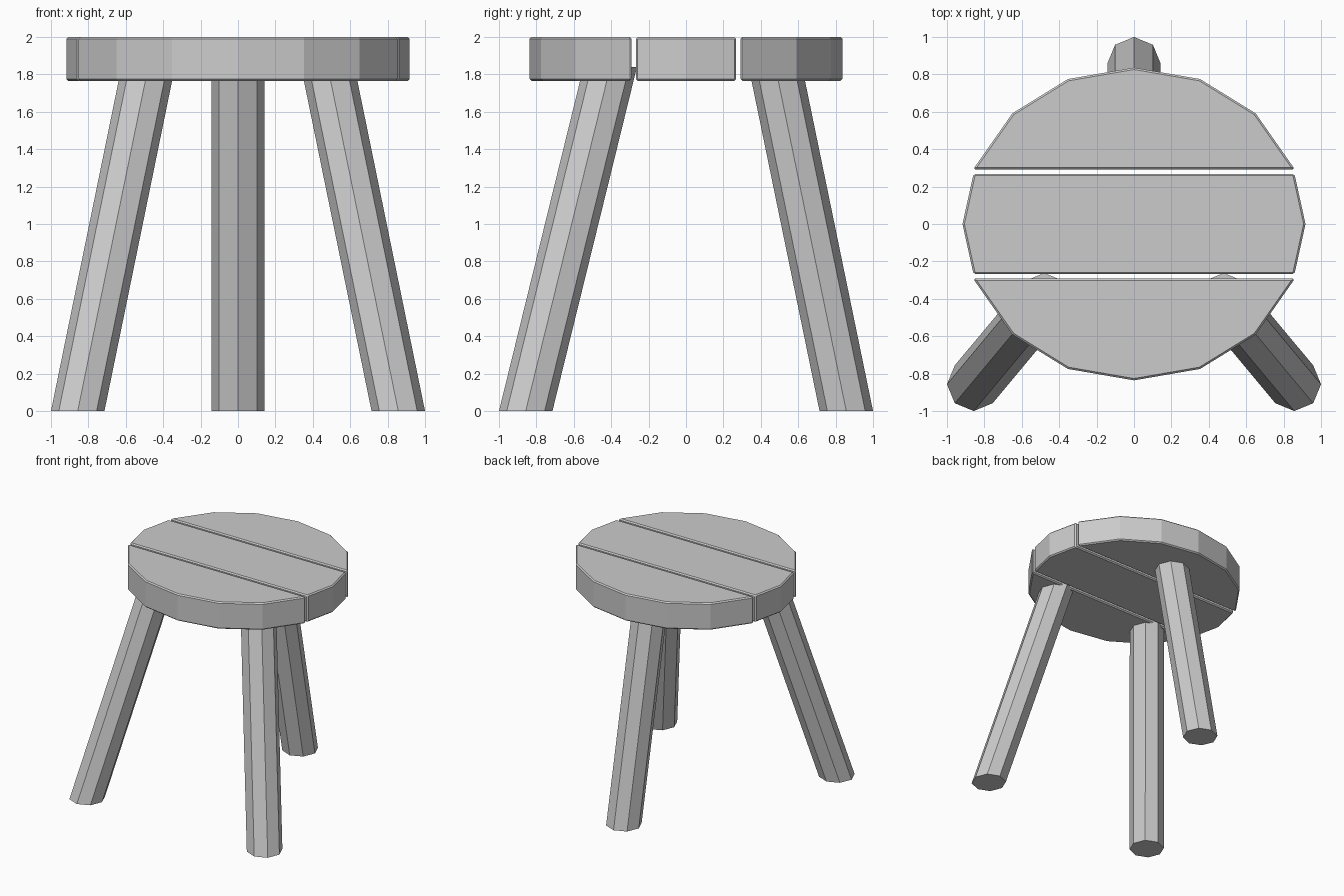
import bpy, bmesh, math

if "Cube" in bpy.data.objects:
    bpy.data.objects.remove(bpy.data.objects["Cube"], do_unlink=True)

GREY = (0.6, 0.6, 0.6, 1.0)
grey = bpy.data.materials.new("plain grey")
grey.use_nodes = True
grey.diffuse_color = GREY
grey.node_tree.nodes["Principled BSDF"].inputs["Base Color"].default_value = GREY


def prism(name, bottom, top, z0, z1):
    """Solid between two matching outlines at heights z0 and z1."""
    bm = bmesh.new()
    low = [bm.verts.new((x, y, z0)) for x, y in bottom]
    high = [bm.verts.new((x, y, z1)) for x, y in top]
    bm.faces.new(low)
    bm.faces.new(high)
    n = len(low)
    for i in range(n):
        j = (i + 1) % n
        bm.faces.new((low[i], low[j], high[j], high[i]))
    bmesh.ops.recalc_face_normals(bm, faces=bm.faces)
    mesh = bpy.data.meshes.new(name)
    bm.to_mesh(mesh)
    bm.free()
    mesh.materials.append(grey)
    obj = bpy.data.objects.new(name, mesh)
    bpy.context.collection.objects.link(obj)
    return obj


def plank(name, outline):
    obj = prism(name, outline, outline, 1.765, 2.0)
    bevel = obj.modifiers.new("eased edges", "BEVEL")
    bevel.width = 0.01
    bevel.segments = 1
    bevel.limit_method = "ANGLE"
    bevel.angle_limit = math.radians(35)


def octagon(cx, cy, r=0.143):
    return [(cx + r * math.cos(a * math.pi / 4), cy + r * math.sin(a * math.pi / 4))
            for a in range(8)]


# Seat: three planks split by narrow gaps
half = [(0.86, 0.292), (0.65, 0.592), (0.353, 0.775)]
arc = half + [(0, 0.836)] + [(-x, y) for x, y in reversed(half)]
plank("back_seat_plank", arc)
plank("front_seat_plank", [(x, -y) for x, y in arc])
plank("middle_seat_plank", [(0.917, 0), (0.858, 0.268), (-0.858, 0.268),
                            (-0.917, 0), (-0.858, -0.268), (0.858, -0.268)])

# Legs: splayed octagonal posts, cut level at both ends
LEG_TOP = 1.84
for name, foot, head in (
        ("back_leg", (0, 0.857), (0, 0.478)),
        ("front_left_leg", (0.857, -0.857), (0.48, -0.405)),
        ("front_right_leg", (-0.857, -0.857), (-0.48, -0.405))):
    prism(name, octagon(*foot), octagon(*head), 0, LEG_TOP)
